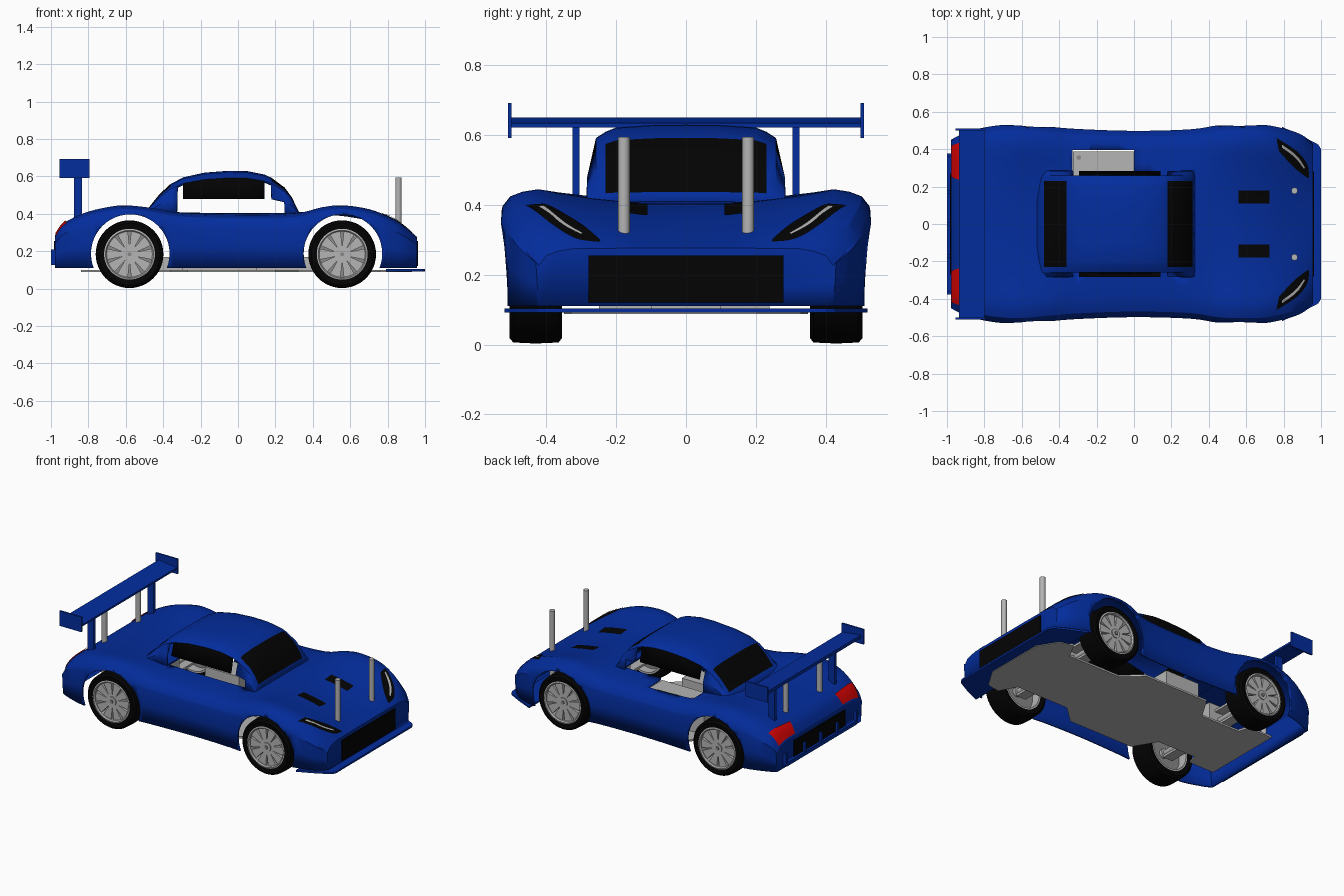
import bpy, bmesh, math
from mathutils import Vector

cube = bpy.data.objects.get("Cube")
if cube:
    bpy.data.objects.remove(cube)


def material(name, rgb):
    m = bpy.data.materials.new(name)
    m.use_nodes = True
    m.diffuse_color = (*rgb, 1)
    m.node_tree.nodes["Principled BSDF"].inputs["Base Color"].default_value = (*rgb, 1)
    return m


BLUE = material("blue_paint", (.001, .026, .34))
BLACK = material("black", (.001, .001, .001))
GREY = material("light_grey", (.46, .46, .46))
DARK = material("mid_grey", (.25, .25, .25))
RED = material("red", (.68, .001, .001))


def activate(ob):
    bpy.ops.object.select_all(action='DESELECT')
    ob.select_set(True)
    bpy.context.view_layer.objects.active = ob


def make(name, verts, faces, *mats):
    me = bpy.data.meshes.new(name)
    me.from_pydata(verts, [], faces)
    bm = bmesh.new()
    bm.from_mesh(me)
    bmesh.ops.recalc_face_normals(bm, faces=bm.faces)
    bm.to_mesh(me)
    bm.free()
    ob = bpy.data.objects.new(name, me)
    bpy.context.collection.objects.link(ob)
    for m in mats:
        me.materials.append(m)
    activate(ob)
    bpy.ops.object.shade_smooth_by_angle(angle=math.radians(25))
    return ob


def prism(name, outline, lo, hi, mat, axis=2):
    """Extrude a closed 2D outline along an axis."""
    n = len(outline)
    verts = []
    for d in (lo, hi):
        for p in outline:
            v = list(p)
            v.insert(axis, d)
            verts.append(v)
    faces = [tuple(range(n)), tuple(range(n, 2 * n))]
    faces += [(i, (i + 1) % n, n + (i + 1) % n, n + i) for i in range(n)]
    return make(name, verts, faces, mat)


def box(name, x, y, z, mat):
    return prism(name, [(x[0], y[0]), (x[1], y[0]), (x[1], y[1]), (x[0], y[1])], *z, mat)


def disc(r, cx, cz, n=32):
    return [(cx + r * math.cos(i * math.tau / n), cz + r * math.sin(i * math.tau / n)) for i in range(n)]


def mirror_y(pts):
    return pts + [(x, -y) for x, y in reversed(pts)]


def spline(pts, n):
    """Smooth a row of points, keeping each one."""
    ps = [Vector(p) for p in pts]
    out = []
    for i in range(len(ps) - 1):
        a, b = ps[max(i - 1, 0)], ps[i]
        c, d = ps[i + 1], ps[min(i + 2, len(ps) - 1)]
        for k in range(n):
            t = k / n
            out.append(b + (c - a) * t / 2 + (a * 2 - b * 5 + c * 4 - d) * t * t / 2
                       + (b * 3 - a - c * 3 + d) * t ** 3 / 2)
    return out + [ps[-1]]


def loft(name, rows, section, caps, *mats):
    """Skin half sections, mirrored across the middle, along x."""
    verts, faces = [], []
    for row in rows:
        half = section(row)
        ring = half + [(-y, z) for y, z in reversed(half[:-1])]
        verts += [(row[0], y, z) for y, z in ring]
    m = len(ring)
    for i in range(len(rows) - 1):
        faces += [(i * m + j, i * m + j + 1, (i + 1) * m + j + 1, (i + 1) * m + j) for j in range(m - 1)]
    if caps:
        faces += [tuple(range(m)), tuple(range(len(verts) - m, len(verts)))]
    return make(name, verts, faces, *mats)


def hollow_and_cut(ob, cutters=()):
    sol = ob.modifiers.new("shell", 'SOLIDIFY')
    sol.thickness, sol.offset = .012, -1
    for c in cutters:
        b = ob.modifiers.new("cut", 'BOOLEAN')
        b.operation, b.solver, b.object = 'DIFFERENCE', 'EXACT', c
    activate(ob)
    for m in list(ob.modifiers):
        if m.type in ('SOLIDIFY', 'BOOLEAN'):
            bpy.ops.object.modifier_apply(modifier=m.name)
    for c in cutters:
        bpy.data.objects.remove(c)


AXLES = {"rear": -.58, "front": .557}
SIDES = {"left": 1, "right": -1}

# Body shell: x, half width, fender height, centre height
STATIONS = [(-.978, .45, .285, .285), (-.93, .475, .35, .35), (-.82, .512, .405, .395),
            (-.7, .53, .435, .41), (-.6, .533, .445, .412), (-.45, .52, .43, .41),
            (-.3, .508, .405, .41), (0, .498, .397, .41), (.3, .506, .402, .41),
            (.45, .528, .435, .405), (.56, .533, .445, .4), (.7, .53, .425, .375),
            (.82, .505, .378, .335), (.9, .475, .325, .302), (.957, .43, .275, .277)]


def body_section(row):
    x, w, s, c = row
    h = s - .11
    return [(w - .01, .11), (w - .003, .11 + h * .4), (w, .11 + h * .76), (w - .008, s - .048),
            (w - .03, s - .02), (w - .065, s - .007), (w - .11, s), (w - .17, s * .72 + c * .28),
            (w - .26, s * .4 + c * .6), (.13, c), (0, c)]


body = loft("body_shell", spline(STATIONS, 4), body_section, True, BLUE)
cuts = [prism("arch_cut", disc(.21, x + .004, .187, 48), *sorted((s * .27, s * .7)), BLUE, axis=1)
        for x in AXLES.values() for s in SIDES.values()]
cuts.append(box("cabin_cut", (-.33, .27), (-.26, .26), (.3, .6), BLUE))
cuts.append(box("hatch_cut", (-.33, 0), (.25, .395), (.3, .6), BLUE))
hollow_and_cut(body, cuts)

# Cabin: x, roof height; windows are coloured faces, openings are left out
ROOF = [(-.53, .405), (-.48, .43), (-.42, .505), (-.36, .56), (-.325, .578), (-.293, .595), (-.18, .62),
        (-.05, .63), (.05, .628), (.142, .61), (.18, .592), (.25, .54), (.29, .485), (.312, .437), (.328, .405)]


def cabin_section(row):
    k = (row[1] - .395) / .235
    sill = min(.482, .395 + k * .115)
    pts = [(.258, .592), (.23, .61), (.2, .622), (.1, .629), (0, .63)]
    return [(.287, .395), (.283, sill)] + [(y, .395 + (z - .395) * k) for y, z in pts]


cabin = loft("cabin", ROOF, cabin_section, False, BLUE, BLACK)
bm = bmesh.new()
bm.from_mesh(cabin.data)
openings = []
for f in bm.faces:
    x, y, z = f.calc_center_median()
    wall, low = abs(y) > .25, abs(y) > .28
    glass = abs(y) < .225 and (-.48 < x < -.36 or .18 < x < .312)
    f.material_index = int(glass or (wall and not low and -.293 < x < .142))
    if (low and -.325 < x < .25) or (wall and (-.325 < x < -.293 or .142 < x < .18)):
        openings.append(f)
bmesh.ops.delete(bm, geom=openings, context='FACES')
bm.to_mesh(cabin.data)
bm.free()
hollow_and_cut(cabin)


# Plates laid on the body between two edge lines
def drape(name, edge_a, edge_b, mat, lift=.004, across=4):
    a, b = spline(edge_a, 6), spline(edge_b, 6)
    verts = []
    for p, q in zip(a, b):
        for j in range(across + 1):
            x, y = p.lerp(q, j / across)
            hit, loc, _, _ = body.ray_cast(Vector((x, y, 1)), Vector((0, 0, -1)))
            verts.append((x, y, (loc.z if hit else .28) + lift))
    m = across + 1
    faces = [(i * m + j, i * m + j + 1, i * m + m + j + 1, i * m + m + j)
             for i in range(len(a) - 1) for j in range(across)]
    return make(name, verts, faces, mat)


def flip(pts, s):
    return [(x, y * s) for x, y in pts]


for side, s in SIDES.items():
    drape("hood_vent_" + side, flip([(.56, .11), (.725, .11)], s), flip([(.56, .18), (.725, .18)], s), BLACK)
    outer = [(.762, .46), (.87, .39), (.925, .32), (.937, .25)]
    inner = [(.775, .39), (.815, .345), (.87, .29), (.93, .245)]
    drape("headlight_" + side, flip(outer, s), flip(inner, s), BLACK)
    drape("headlight_strip_" + side, flip([(.79, .425), (.87, .365), (.915, .3)], s),
          flip([(.79, .41), (.862, .354), (.908, .296)], s), GREY, lift=.008)
    drape("tail_light_" + side, flip([(-.977, .25), (-.977, .42)], s),
          flip([(-.93, .235), (-.915, .44)], s), RED, lift=.008)

# Nose and tail details
box("front_grille", (.955, .963), (-.28, .28), (.12, .255), BLACK)
prism("splitter", mirror_y([(.79, .52), (.9, .47), (.985, .425), (1, .4)]), .092, .104, BLUE)
box("rear_grille", (-.985, -.976), (-.27, .27), (.15, .255), BLACK)
box("rear_diffuser", (-1, -.97), (-.37, .37), (.125, .15), BLUE)
for y in (-.37, -.17, 0, .17, .37):
    box("diffuser_fin", (-1, -.97), (y - .008, y + .008), (.13, .21), BLUE)

# Rear wing
prism("wing_blade", [(-.935, .65), (-.8, .635), (-.8, .622), (-.935, .628)], -.505, .505, BLUE, axis=1)
for side, s in SIDES.items():
    box("wing_end_" + side, (-.955, -.795), sorted((s * .5, s * .51)), (.592, .692), BLUE)
    box("wing_support_" + side, (-.878, -.835), (s * .315 - .01, s * .315 + .01), (.36, .63), BLUE)
    for end, x in (("front", .858), ("rear", -.857)):
        prism(f"{end}_body_post_{side}", disc(.017, x, s * .178, 20), .12, .595, GREY)


# Wheels
def lathe(name, profile, cx, mat, n=48):
    verts = [(cx + r * math.cos(i * math.tau / n), y, .184 + r * math.sin(i * math.tau / n))
             for i in range(n) for r, y in profile]
    m = len(profile)
    faces = [(i * m + j, i * m + (j + 1) % m, (i + 1) % n * m + (j + 1) % m, (i + 1) % n * m + j)
             for i in range(n) for j in range(m)]
    return make(name, verts, faces, mat)


TYRE = [(.134, .36), (.165, .355), (.178, .365), (.181, .43), (.178, .495), (.165, .506), (.134, .5)]
RIM = [(.124, .36), (.136, .36), (.136, .503), (.128, .506), (.122, .498)]
for end, cx in AXLES.items():
    for side, s in SIDES.items():
        tag = f"_{end}_{side}"
        lathe("tyre" + tag, [(r, y * s) for r, y in TYRE], cx, BLACK)
        lathe("rim" + tag, [(r, y * s) for r, y in RIM], cx, GREY)
        prism("wheel_back" + tag, disc(.125, cx, .184), *sorted((s * .42, s * .43)), DARK, axis=1)
        prism("hub" + tag, disc(.03, cx, .184, 20), *sorted((s * .4, s * .498)), GREY, axis=1)
        prism("wheel_nut" + tag, disc(.012, cx, .184, 6), *sorted((s * .49, s * .504)), DARK, axis=1)
        for k in range(10):
            c, d = math.cos(k * math.tau / 10), math.sin(k * math.tau / 10)
            spoke = [(.02, -.009), (.128, -.031), (.128, .031), (.02, .009)]
            prism("spoke" + tag, [(cx + u * c - v * d, .184 + u * d + v * c) for u, v in spoke],
                  *sorted((s * .47, s * .492)), GREY, axis=1)
        # Suspension arms
        for z in (.13, .23):
            box("arm" + tag, (cx - .035, cx + .035), sorted((s * .1, s * .38)), (z, z + .015), GREY)
    prism("axle_" + end, disc(.016, cx, .184, 16), -.42, .42, GREY, axis=1)
    box("gearbox_" + end, (cx - .08, cx + .08), (-.1, .1), (.1, .28), GREY)

# Chassis and inner parts
prism("chassis_plate", mirror_y([(-.84, .27), (-.66, .27), (-.64, .2), (-.36, .2), (-.27, .35), (.2, .35),
                                 (.32, .24), (.7, .24), (.76, .35), (.85, .33), (.93, .2)]), .088, .1, GREY)
box("battery", (-.3, .1), (-.25, -.1), (.1, .24), GREY)
box("motor_mount", (-.3, -.05), (.08, .24), (.1, .27), GREY)
box("drive_spine", (-.5, .48), (-.03, .03), (.1, .17), GREY)
box("hatch_plate", (-.325, 0), (.25, .388), (.375, .388), GREY)
prism("hatch_hole", disc(.012, -.295, .355, 16), .388, .39, DARK)
